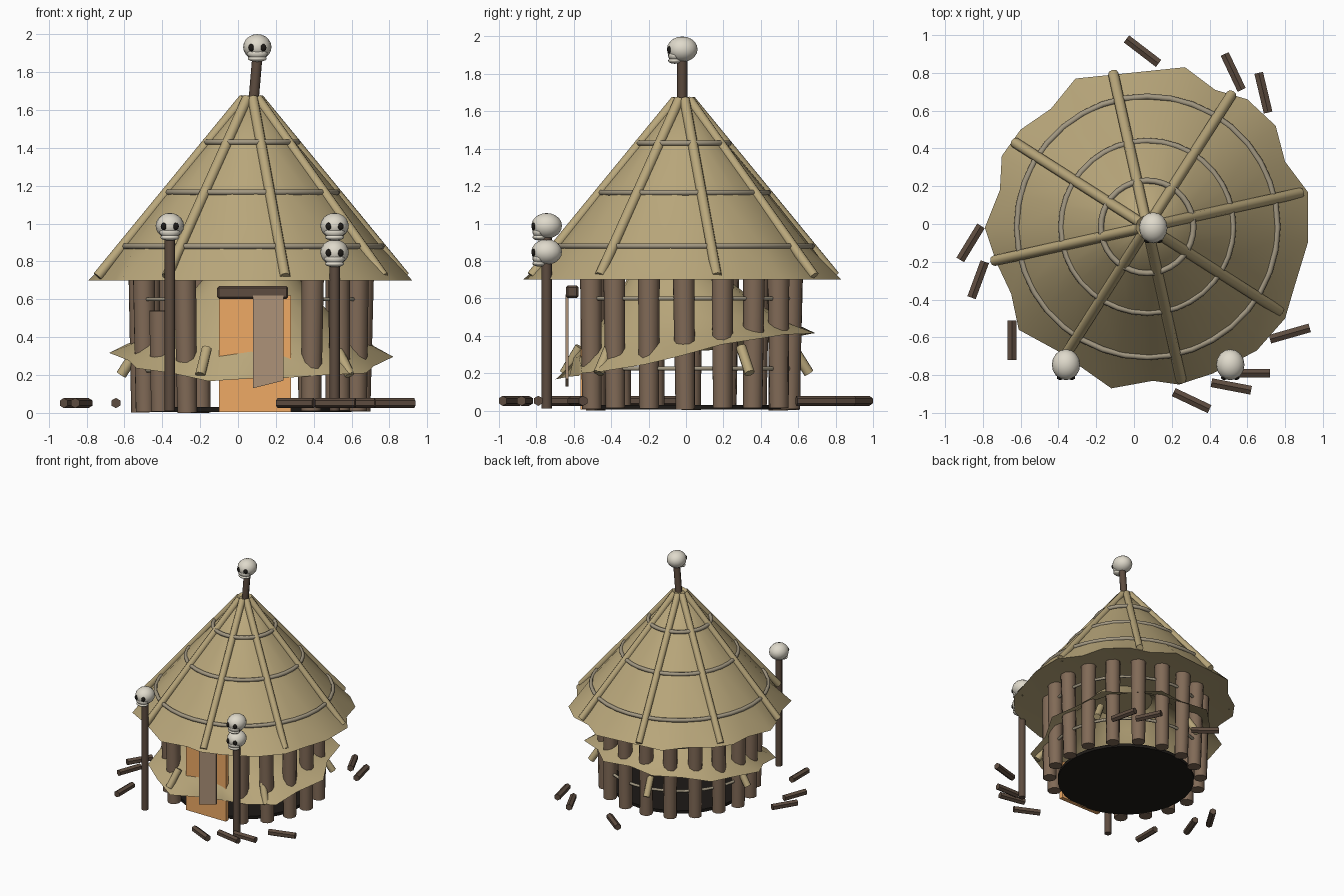
import bpy, bmesh, math, random
from mathutils import Vector, Matrix

if "Cube" in bpy.data.objects:
    bpy.data.objects.remove(bpy.data.objects["Cube"])

random.seed(4)
CX, CY = 0.07, -0.015


def mat(name, r, g, b):
    m = bpy.data.materials.new(name)
    m.diffuse_color = (r, g, b, 1)
    m.use_nodes = True
    m.node_tree.nodes["Principled BSDF"].inputs["Base Color"].default_value = m.diffuse_color
    return m


THATCH = mat("thatch", .49, .39, .20)
LOG = mat("log_wood", .22, .145, .095)
STICK = mat("dark_wood", .11, .072, .05)
ROPE = mat("rope", .36, .31, .22)
BONE = mat("bone", .74, .70, .60)
DARK = mat("dark", .012, .01, .008)
GLOW = mat("door_glow", .86, .40, .13)
HIDE = mat("hide", .42, .29, .19)


def finish(bm, name, material, smooth=True):
    bmesh.ops.recalc_face_normals(bm, faces=bm.faces)
    me = bpy.data.meshes.new(name)
    bm.to_mesh(me)
    bm.free()
    o = bpy.data.objects.new(name, me)
    bpy.context.collection.objects.link(o)
    me.materials.append(material)
    if smooth:
        bpy.ops.object.select_all(action='DESELECT')
        o.select_set(True)
        bpy.context.view_layer.objects.active = o
        bpy.ops.object.shade_smooth_by_angle(angle=math.radians(62))
    return o


def rod(name, a, b, r, material, n=8, r2=None):
    a, b = Vector(a), Vector(b)
    d = b - a
    M = Matrix.Translation((a + b) / 2) @ d.to_track_quat('Z', 'Y').to_matrix().to_4x4()
    bm = bmesh.new()
    bmesh.ops.create_cone(bm, cap_ends=True, segments=n, radius1=r,
                          radius2=r if r2 is None else r2, depth=d.length, matrix=M)
    return finish(bm, name, material, n > 6)


def box(name, lo, hi, material):
    bm = bmesh.new()
    lo, hi = Vector(lo), Vector(hi)
    bmesh.ops.create_cube(bm, size=1, matrix=Matrix.Translation((lo + hi) / 2) @
                          Matrix.Diagonal((*(hi - lo), 1)))
    return finish(bm, name, material, False)


def ball(name, c, s, material, u=16, v=10):
    bm = bmesh.new()
    M = Matrix.Translation(c) @ Matrix.Diagonal((*s, 1))
    bmesh.ops.create_uvsphere(bm, u_segments=u, v_segments=v, radius=1, matrix=M)
    return finish(bm, name, material)


def loft(bm, rows, closed=True):
    # quads between rings of verts
    for A, B in zip(rows, rows[1:] + (rows[:1] if closed else [])):
        n = len(A)
        for j in range(n):
            bm.faces.new((A[j], B[j], B[(j + 1) % n], A[(j + 1) % n]))


def hoop(name, r, z, t, a0=0, a1=360, closed=True, n=36):
    # rope swept round the hut
    bm = bmesh.new()
    rows = []
    for i in range(n if closed else n + 1):
        a = math.radians(a0 + (a1 - a0) * i / n)
        rows.append([bm.verts.new((CX + (r + t * math.cos(q)) * math.cos(a),
                                   CY + (r + t * math.cos(q)) * math.sin(a),
                                   z + t * math.sin(q)))
                     for q in [math.pi * j / 3 for j in range(6)]])
    loft(bm, rows, closed)
    return finish(bm, name, ROPE)


def thatch_cone(name, eave, profile, M, under=()):
    # rings of the profile (radius, height), the ragged eave, then the underside
    bm = bmesh.new()
    rows = []
    for r, z in profile + [(None, 0)] + list(under):
        row = []
        for p in eave:
            q = p.copy()
            if r:
                q = Vector((p.x, p.y, 0)).normalized() * r
                q.z = z
            row.append(bm.verts.new(M @ q))
        rows.append(row)
    loft(bm, rows, False)
    bm.faces.new(rows[0])
    if under:
        bm.faces.new(rows[-1])
    return finish(bm, name, THATCH)


def polar(r, deg, z):
    a = math.radians(deg)
    return (CX + r * math.cos(a), CY + r * math.sin(a), z)


# ragged eave outline seen from above
EAVE = [(.92, .17), (.80, .33), (.75, .52), (.60, .66), (.43, .71), (.27, .83), (-.02, .80),
        (-.31, .77), (-.44, .61), (-.60, .50), (-.70, .36), (-.71, .18), (-.79, -.02),
        (-.73, -.2), (-.65, -.37), (-.61, -.56), (-.39, -.68), (-.12, -.87), (.1, -.83),
        (.24, -.85), (.42, -.79), (.65, -.67), (.8, -.5), (.85, -.33), (.92, -.1)]

# main roof with ribs and rope hoops
thatch_cone("roof", [Vector((x - CX, y - CY, 0)) for x, y in EAVE],
            [(.035, .96), (.24, .72), (.46, .46), (.69, .175)],
            Matrix.Translation((CX, CY, .70)), [(.60, .03), (.15, .04)])
for i in range(8):
    a = 12.5 + 45 * i
    rod("roof_rib", polar(.04, a, 1.66), polar(.83, a, .72), .028, THATCH)
for r, z in ((.69, .88), (.455, 1.165), (.245, 1.43)):
    hoop("roof_hoop", r, z, .016)

# sagging bell-shaped lower roof, tilted to the front
rim = []
for i in range(20):
    a = math.radians(-90 + 18 * i)
    r = .75 if i % 2 else .68
    r = {0: .62, 1: .60, 19: .73, 18: .72}.get(i, r)
    rim.append(Vector((r * math.cos(a), r * math.sin(a), random.uniform(-.02, .02))))
thatch_cone("lower_thatch", rim, [(.03, .70), (.28, .38), (.46, .18), (.58, .085)],
            Matrix.Translation((CX, CY, .30)) @ Matrix.Rotation(math.radians(10), 4, 'X'))
for i in range(5):
    rod("lower_rib", polar(.69, 31 + 72 * i, .20), polar(.60, 31 + 72 * i, .34), .028, THATCH)

# log wall, open at the door
for i in range(16):
    a = -57 + 19.4 * i
    top = .54 if i == 14 else .76
    rod("wall_log", polar(.585 + random.uniform(-.012, .012), a, random.uniform(0, .015)),
        polar(.59, a + random.uniform(-1, 1), top), .053, LOG, 9, .06)
for z in (.60, .225):
    hoop("wall_rope", .585, z, .012, -57, 234, False)

# floor
rod("floor", (CX, CY, .005), (CX, CY, .03), .53, DARK, 32)

# doorway
box("door_glow", (-.10, -.565, .005), (.28, -.53, .62), GLOW)
lintel = box("door_lintel", (-.11, -.642, .602), (.265, -.575, .669), STICK)
bev = lintel.modifiers.new("bevel", 'BEVEL')
bev.width = .01
flap = box("door_flap", (.08, -.643, .13), (.24, -.627, .62), HIDE)
for v in flap.data.vertices:
    if v.co.z < .3 and v.co.x > .2:
        v.co.z += .04


def skull(x, y, z):
    # cranium, cheeks, jaw, sockets
    ball("skull_cranium", (x, y, z + .003), (.075, .082, .068), BONE)
    ball("skull_face", (x, y - .04, z - .03), (.054, .036, .032), BONE)
    ball("skull_jaw", (x, y - .04, z - .058), (.05, .036, .017), BONE)
    for s in (-1, 1):
        ball("skull_eye", (x + s * .031, y - .069, z), (.018, .012, .02), DARK, 10, 6)


# skull posts and roof finial
for x, zs in ((-.36, (.985,)), (.51, (.985, .845))):
    rod("skull_post", (x, -.745, .01), (x, -.745, .95), .028, STICK)
    for z in zs:
        skull(x, -.745, z)
rod("roof_finial", (.08, -.02, 1.62), (.102, -.02, 1.88), .027, STICK)
skull(.102, -.02, 1.929)

# scattered sticks on the ground
for a, b, c, d in ((-.04, .98, .13, .85), (.48, .90, .57, .71), (.66, .80, .71, .59),
                   (-.81, -.01, -.92, -.19), (-.79, -.20, -.86, -.39),
                   (-.645, -.51, -.645, -.72), (.72, -.61, .93, -.55),
                   (.41, -.84, .62, -.88), (.52, -.79, .72, -.79), (.21, -.89, .40, -.98)):
    rod("ground_stick", (a, b, .052), (c, d, .052), .027, STICK, 6)
